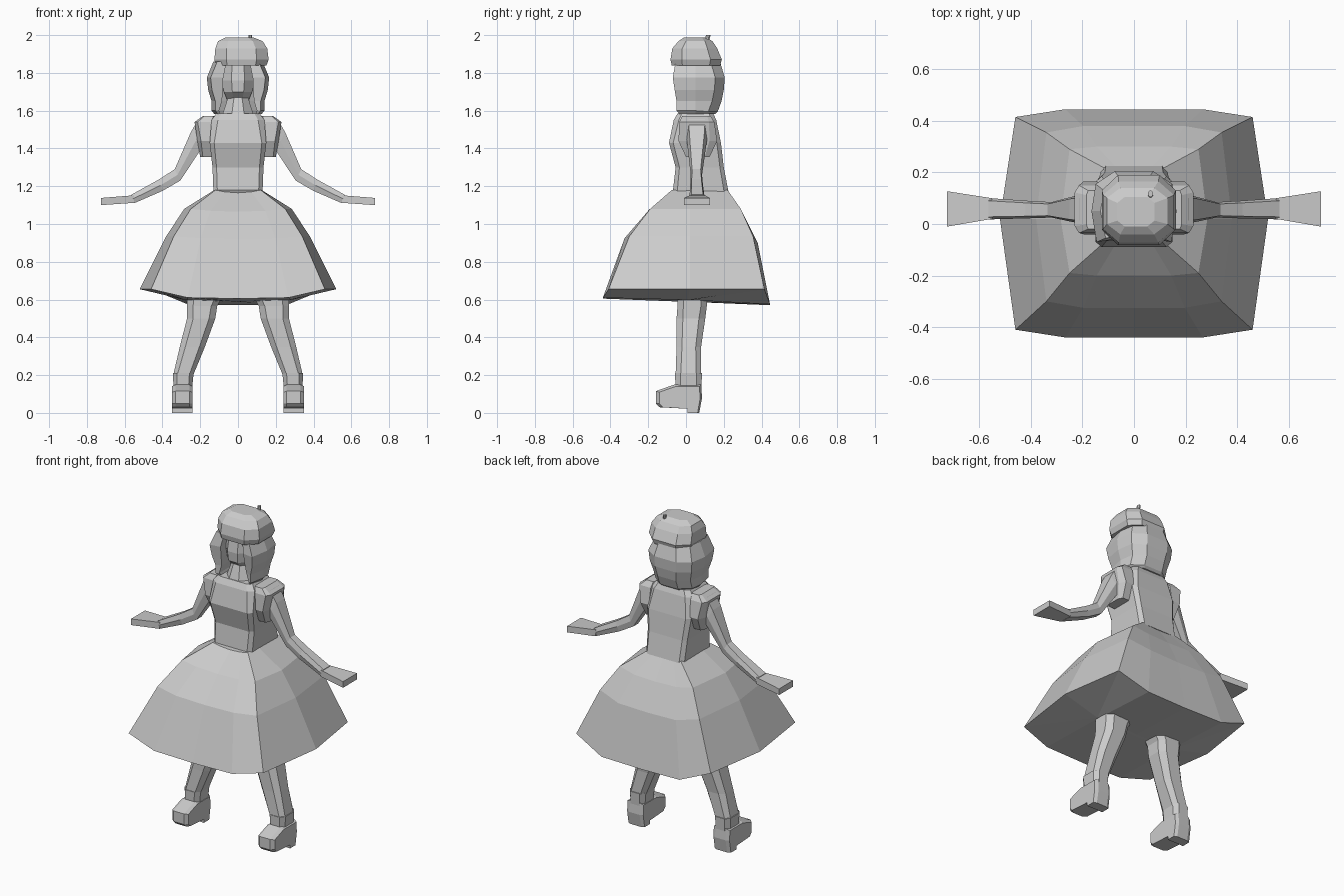
import bpy, bmesh, math

grey = bpy.data.materials.new("plain grey")
grey.diffuse_color = (0.6, 0.6, 0.6, 1)


def loft(name, rings, mirror=False):
    """Skin a list of equal-length point rings and cap both ends."""
    bm = bmesh.new()
    rows = [[bm.verts.new(p) for p in ring] for ring in rings]
    n = len(rows[0])
    for a, b in zip(rows, rows[1:]):
        for i in range(n):
            j = (i + 1) % n
            bm.faces.new((a[i], a[j], b[j], b[i]))
    bm.faces.new(rows[0])
    bm.faces.new(rows[-1])
    bmesh.ops.recalc_face_normals(bm, faces=bm.faces)
    me = bpy.data.meshes.new(name)
    bm.to_mesh(me)
    bm.free()
    me.materials.append(grey)
    ob = bpy.data.objects.new(name, me)
    bpy.context.collection.objects.link(ob)
    if mirror:
        ob.modifiers.new("mirror", 'MIRROR').use_mirror_merge = False
    return ob


def octagon(x0, x1, y0, y1, z, c=0.3):
    """Horizontal rectangle with cut corners."""
    dx, dy = (x1 - x0) * c, (y1 - y0) * c
    return [(x0 + dx, y0, z), (x1 - dx, y0, z), (x1, y0 + dy, z), (x1, y1 - dy, z),
            (x1 - dx, y1, z), (x0 + dx, y1, z), (x0, y1 - dy, z), (x0, y0 + dy, z)]


# skirt: square-cornered bell, hem dips at front and back centre
def skirt_ring(xc, xs, yf, yb, z, zf, zb, inset):
    m = xc * 0.58
    right = [(xc, yf + inset, z), (xs, 0.02, z), (xc, yb - inset, z)]
    front = [(-m, yf, zf), (0, yf, zf - 0.005), (m, yf, zf)]
    back = [(m, yb, zb), (0, yb, zb - 0.005), (-m, yb, zb)]
    left = [(-x, y, zz) for x, y, zz in reversed(right)]
    return front + right + back + left


hem = skirt_ring(0.46, 0.52, -0.44, 0.445, 0.655, 0.61, 0.575, 0.03)
# closed underside: hem gathered onto a narrow strip along x
underside = [(max(-0.28, min(0.28, x)), 0.01 + y * 0.02, 0.588 + 0.01 * (abs(x) > 0.2))
             for x, y, z in hem]
loft("skirt", [
    skirt_ring(0.12, 0.125, -0.075, 0.22, 1.18, 1.17, 1.175, 0.0),
    skirt_ring(0.25, 0.285, -0.20, 0.30, 1.08, 1.07, 1.06, 0.01),
    skirt_ring(0.34, 0.38, -0.325, 0.38, 0.935, 0.925, 0.90, 0.025),
    hem, underside])

# bodice
loft("bodice", [
    octagon(-0.13, 0.13, -0.07, 0.225, 1.17, 0.08),
    octagon(-0.135, 0.135, -0.055, 0.20, 1.30, 0.08),
    octagon(-0.15, 0.15, -0.09, 0.185, 1.43, 0.08),
    octagon(-0.14, 0.14, -0.065, 0.16, 1.55, 0.12),
    octagon(-0.115, 0.115, -0.045, 0.145, 1.585, 0.12)])

# neck
loft("neck", [octagon(-0.085, 0.085, -0.045, 0.12, 1.57),
              octagon(-0.05, 0.05, -0.01, 0.10, 1.68)])

# puffed sleeves
loft("sleeves", [
    octagon(0.125, 0.185, -0.02, 0.13, 1.572, 0.12),
    octagon(0.12, 0.23, -0.035, 0.15, 1.54, 0.15),
    octagon(0.12, 0.215, -0.04, 0.165, 1.44, 0.2),
    octagon(0.13, 0.20, 0.0, 0.125, 1.355, 0.2)], True)


# arms and flat hands: each section gives top point, bottom point, y range
def arm_ring(xt, zt, xb, zb, y0, y1):
    xm, zm = (xt + xb) / 2, (zt + zb) / 2
    ym, d = (y0 + y1) / 2, (y1 - y0) * 0.38
    return [(xt, ym - d, zt), (xt, ym + d, zt), (xm, y1, zm),
            (xb, ym + d, zb), (xb, ym - d, zb), (xm, y0, zm)]


loft("arms", [
    arm_ring(0.21, 1.555, 0.17, 1.42, 0.0, 0.115),
    arm_ring(0.25, 1.485, 0.20, 1.39, 0.005, 0.11),
    arm_ring(0.335, 1.29, 0.305, 1.23, 0.025, 0.085),
    arm_ring(0.42, 1.235, 0.40, 1.175, 0.022, 0.09),
    arm_ring(0.565, 1.155, 0.55, 1.11, 0.018, 0.10)], True)


def hand_ring(x, y0, y1, z0, z1):
    return [(x, y0, z0), (x, y1, z0), (x, y1, z1), (x, y0, z1)]


loft("hands", [hand_ring(0.55, 0.02, 0.10, 1.112, 1.152),
               hand_ring(0.725, -0.01, 0.127, 1.10, 1.138)], True)

# legs and sock cuffs
loft("legs", [
    octagon(0.09, 0.27, -0.045, 0.11, 0.60, 0.2),
    octagon(0.11, 0.27, -0.045, 0.11, 0.565, 0.2),
    octagon(0.12, 0.27, -0.05, 0.102, 0.50, 0.22),
    octagon(0.175, 0.308, -0.05, 0.08, 0.35, 0.22),
    octagon(0.237, 0.343, -0.055, 0.08, 0.20, 0.2)], True)
loft("sock_cuffs", [octagon(0.235, 0.345, -0.058, 0.085, 0.21, 0.2),
                    octagon(0.245, 0.34, -0.055, 0.08, 0.11, 0.2)], True)

# shoes: side profile (y, z) swept across the foot
shoe = [(-0.06, 0.15), (-0.09, 0.14), (-0.16, 0.115), (-0.16, 0.05), (-0.14, 0.03),
        (0.01, 0.022), (0.01, 0.0), (0.07, 0.0), (0.085, 0.08), (0.08, 0.15)]
loft("shoes", [[(x, y * k, 0.07 + (z - 0.07) * k if z > 0.07 else z) for y, z in shoe]
               for x, k in ((0.24, 0.88), (0.258, 1), (0.33, 1), (0.35, 0.88))], True)

# head, chin sloping back under the face
loft("head", [
    octagon(-0.05, 0.05, 0.02, 0.10, 1.64),
    octagon(-0.075, 0.075, -0.05, 0.12, 1.70),
    octagon(-0.085, 0.085, -0.055, 0.13, 1.76),
    octagon(-0.08, 0.08, -0.04, 0.13, 1.86)])


# hair: hood-like sections with a notch for the face
def hair_ring(w, o, yf, yb, z, back=0.03, zb=None):
    zb = zb or z
    half = [(o, back, z), (o, yf + 0.01, z), (w - 0.02, yf, z), (w, 0.05, z),
            (w * 0.9, yb - 0.05, zb), (w * 0.45, yb, zb)]
    return half + [(-x, y, zz) for x, y, zz in reversed(half)]


loft("hair", [
    hair_ring(0.13, 0.06, -0.055, 0.18, 1.86),
    hair_ring(0.165, 0.078, -0.07, 0.205, 1.775),
    hair_ring(0.158, 0.08, -0.06, 0.20, 1.71),
    hair_ring(0.14, 0.085, -0.05, 0.188, 1.65, 0.05),
    hair_ring(0.14, 0.10, -0.05, 0.168, 1.60, 0.07, 1.595),
    hair_ring(0.125, 0.095, -0.035, 0.155, 1.582, 0.08)])

# beret with stem
loft("beret", [
    octagon(-0.115, 0.15, -0.075, 0.18, 1.838, 0.22),
    octagon(-0.125, 0.162, -0.082, 0.19, 1.87, 0.22),
    octagon(-0.12, 0.155, -0.072, 0.165, 1.93, 0.22),
    octagon(-0.105, 0.13, -0.04, 0.14, 1.968, 0.22),
    octagon(-0.065, 0.08, -0.01, 0.105, 1.988, 0.2)])
loft("beret_stem", [octagon(0.055, 0.075, 0.10, 0.12, 1.96),
                    octagon(0.055, 0.073, 0.105, 0.13, 2.0)])
